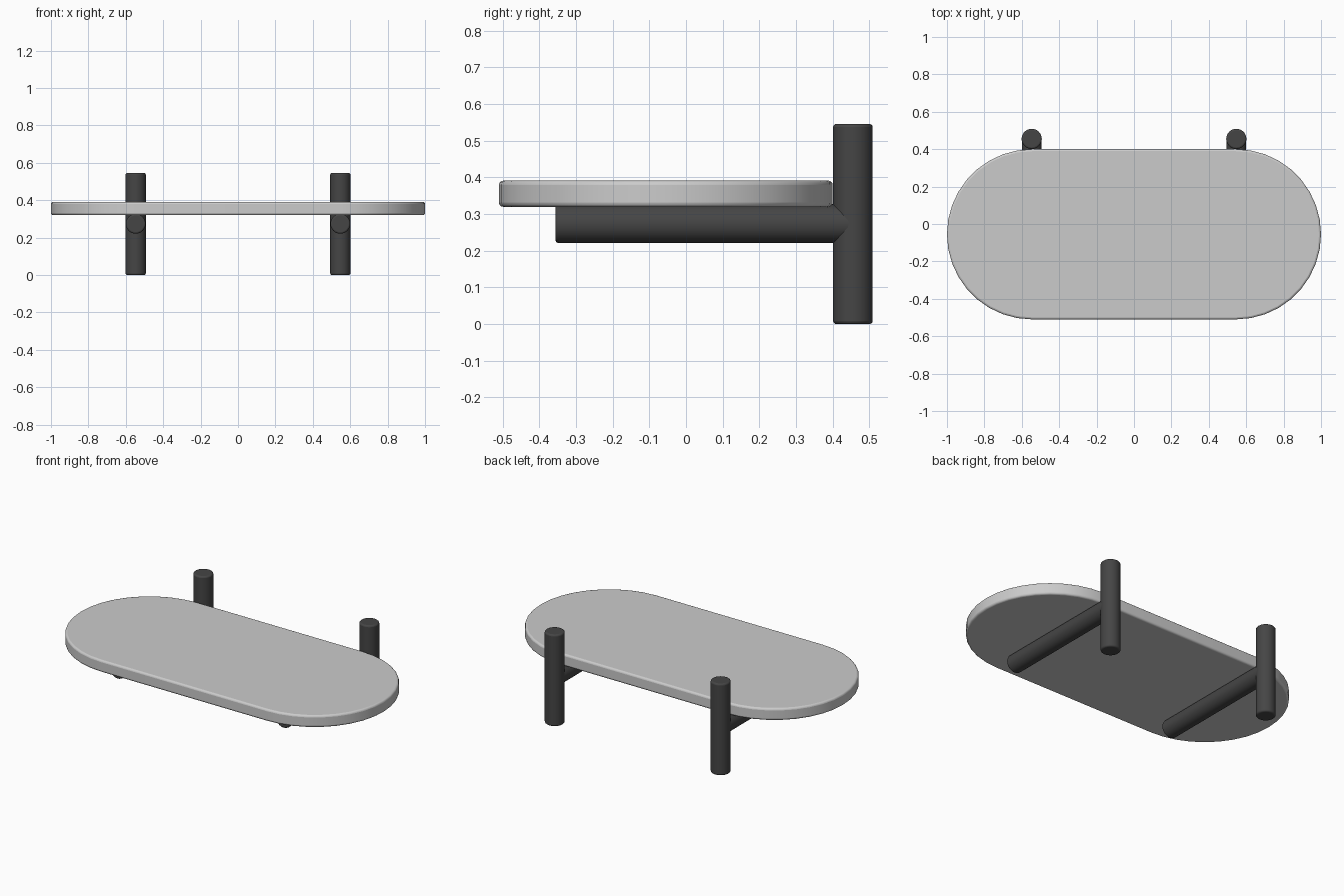
import bpy, bmesh, math
from mathutils import Matrix, Vector

if "Cube" in bpy.data.objects:
    bpy.data.objects.remove(bpy.data.objects["Cube"])

dark = bpy.data.materials.new("dark_metal")
dark.diffuse_color = (0.06, 0.06, 0.06, 1)
dark.use_nodes = True
dark.node_tree.nodes["Principled BSDF"].inputs["Base Color"].default_value = dark.diffuse_color


def finish(name, bm, bevel, material=None):
    bmesh.ops.recalc_face_normals(bm, faces=bm.faces)
    mesh = bpy.data.meshes.new(name)
    bm.to_mesh(mesh)
    bm.free()
    ob = bpy.data.objects.new(name, mesh)
    bpy.context.collection.objects.link(ob)
    if material:
        mesh.materials.append(material)
    mod = ob.modifiers.new("soft_edges", "BEVEL")
    mod.width = bevel
    mod.segments = 3
    mod.limit_method = "ANGLE"
    mod.angle_limit = math.radians(40)
    bpy.ops.object.select_all(action="DESELECT")
    ob.select_set(True)
    bpy.context.view_layer.objects.active = ob
    bpy.ops.object.shade_smooth_by_angle(angle=math.radians(35))
    return ob


def rod(name, start, end, radius):
    start, end = Vector(start), Vector(end)
    axis = end - start
    matrix = Matrix.Translation((start + end) / 2) @ axis.to_track_quat("Z", "Y").to_matrix().to_4x4()
    bm = bmesh.new()
    bmesh.ops.create_cone(bm, cap_ends=True, segments=32, radius1=radius,
                          radius2=radius, depth=axis.length, matrix=matrix)
    return finish(name, bm, 0.009, dark)


# Shelf board: a stadium outline extruded upward
R, CX, CY, Z0, Z1, N = 0.455, 0.545, -0.055, 0.32, 0.391, 18
bm = bmesh.new()
outline = []
for side, a0 in ((1, -math.pi / 2), (-1, math.pi / 2)):
    for i in range(N + 1):
        a = a0 + math.pi * i / N
        outline.append(bm.verts.new((side * CX + R * math.cos(a), CY + R * math.sin(a), Z0)))
base = bm.faces.new(outline)
top = bmesh.ops.extrude_face_region(bm, geom=[base], use_keep_orig=True)["geom"]
bmesh.ops.translate(bm, vec=(0, 0, Z1 - Z0),
                    verts=[v for v in top if isinstance(v, bmesh.types.BMVert)])
finish("shelf_board", bm, 0.011)

# Wall posts and the arms carrying the board
for label, x in (("left", -0.547), ("right", 0.547)):
    rod(label + "_post", (x, 0.455, 0), (x, 0.455, 0.546), 0.054)
    rod(label + "_arm", (x, -0.356, 0.274), (x, 0.455, 0.274), 0.053)
